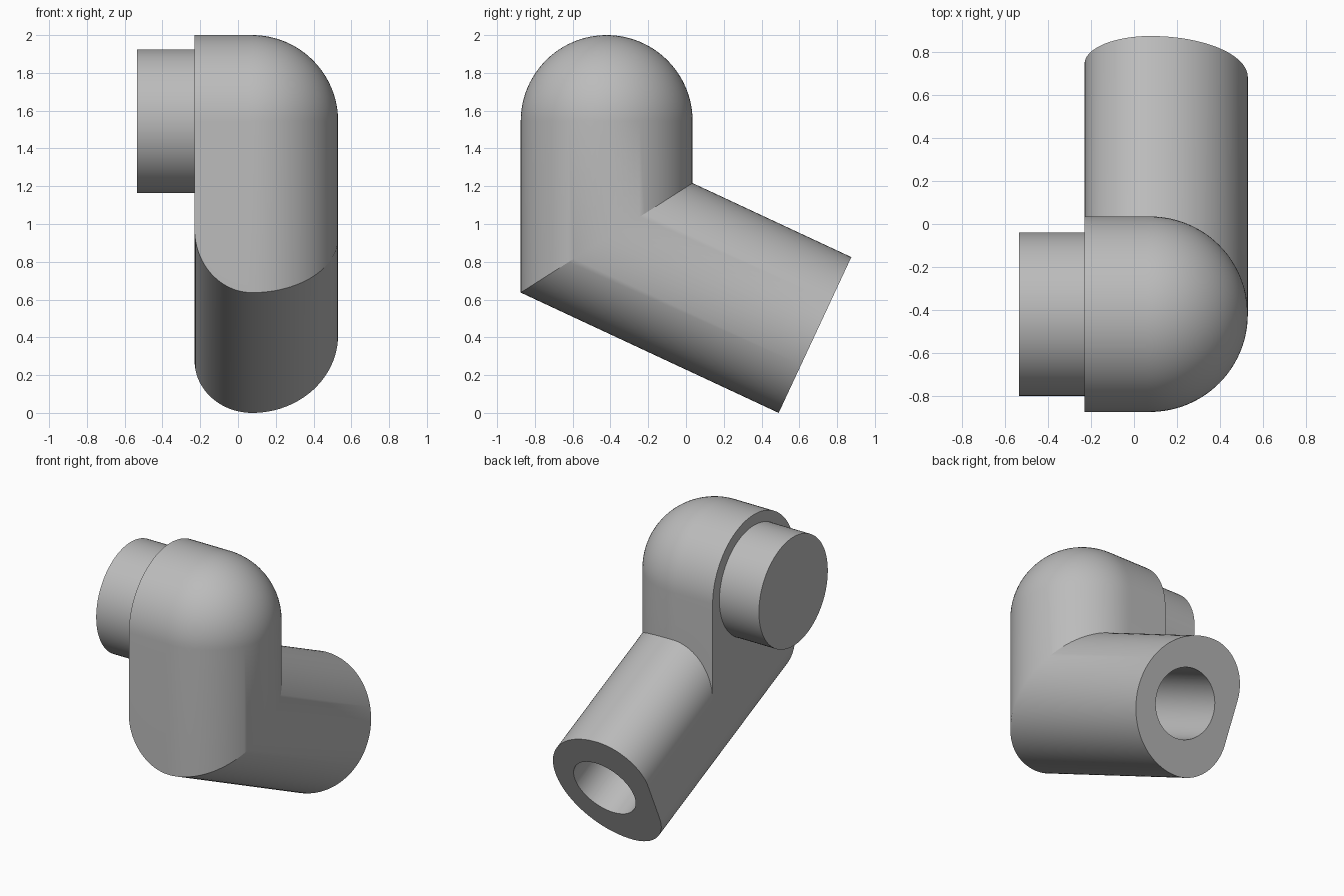
import bpy, bmesh
from math import sin, cos, tan, pi, radians, sqrt
from mathutils import Matrix, Vector

old = bpy.data.objects.get("Cube")
if old:
    bpy.data.objects.remove(old, do_unlink=True)

R = 0.455                        # outer radius of both legs
FILLET = 0.305                   # corner radius on the flat side
XC = 0.075                       # where the flat side meets the round side
YC, ZC = -0.42, 1.545            # centre of the domed top
TILT = radians(25)
AXIS = Vector((0, cos(TILT), -sin(TILT)))
UP = Vector((0, sin(TILT), cos(TILT)))
END = Vector((0, 0.683, R * cos(TILT)))   # middle of the open end

grey = bpy.data.materials.new("plain_grey")
grey.use_nodes = True
colour = (0.5, 0.5, 0.5, 1)
grey.diffuse_color = colour
grey.node_tree.nodes["Principled BSDF"].inputs["Base Color"].default_value = colour


def make_object(name, bm):
    mesh = bpy.data.meshes.new(name)
    bm.to_mesh(mesh)
    bm.free()
    mesh.materials.append(grey)
    obj = bpy.data.objects.new(name, mesh)
    bpy.context.collection.objects.link(obj)
    return obj


def activate(obj):
    bpy.ops.object.select_all(action='DESELECT')
    obj.select_set(True)
    bpy.context.view_layer.objects.active = obj


def smooth(obj):
    activate(obj)
    bpy.ops.object.shade_smooth_by_angle(angle=radians(25))


def cylinder(name, radius, start, direction, length):
    """Cylinder running from start along direction."""
    bm = bmesh.new()
    turn = direction.to_track_quat('Z', 'Y').to_matrix().to_4x4()
    place = Matrix.Translation(start + direction * length / 2) @ turn
    bmesh.ops.create_cone(bm, cap_ends=True, segments=96, radius1=radius,
                          radius2=radius, depth=length, matrix=place)
    return make_object(name, bm)


def body_slice(x, w, h, arc=48):
    """Outline at x: column half width w, tilted leg half height h."""
    def leg_z(y, v):
        return END.z - (y - END.y) * tan(TILT) + v / cos(TILT)
    low, high = END - UP * h, END + UP * h
    pts = [(x, YC - w, leg_z(YC - w, -h)), (x, low.y, low.z),
           (x, high.y, high.z), (x, YC + w, leg_z(YC + w, h))]
    for i in range(arc + 1):
        a = pi * i / arc
        pts.append((x, YC + w * cos(a), ZC + w * sin(a)))
    return pts


# Elbow body: slices lofted from the flat side to the round side
STEPS = 24
slices = []
for i in range(STEPS, 0, -1):
    t = pi / 2 * i / STEPS
    slices.append(body_slice(XC - FILLET * sin(t), R, R - FILLET + FILLET * cos(t)))
for i in range(STEPS + 1):
    t = pi / 2 * i / STEPS
    w = R * cos(t) if i < STEPS else 0
    slices.append(body_slice(XC + R * sin(t), w, w))

bm = bmesh.new()
rings = [[bm.verts.new(p) for p in s] for s in slices]
count = len(rings[0])
bm.faces.new(rings[0])
for a, b in zip(rings, rings[1:]):
    for j in range(count):
        k = (j + 1) % count
        bm.faces.new((a[j], a[k], b[k], b[j]))
bmesh.ops.remove_doubles(bm, verts=bm.verts, dist=1e-5)
bmesh.ops.recalc_face_normals(bm, faces=bm.faces)
body = make_object("elbow_body", bm)

# Bore in the open end of the tilted leg
bore_depth = 1.2
start = END + AXIS * 0.1 + Vector((0.15, 0, 0))
cutter = cylinder("bore_cutter", 0.23, start, -AXIS, bore_depth + 0.1)
cutter.hide_render = True
cut = body.modifiers.new("bore", 'BOOLEAN')
cut.operation = 'DIFFERENCE'
cut.solver = 'EXACT'
cut.object = cutter
activate(body)
bpy.ops.object.modifier_apply(modifier=cut.name)
bpy.data.objects.remove(cutter, do_unlink=True)
smooth(body)
for face in body.data.polygons:
    if face.normal.x < -0.9999:
        face.use_smooth = False

# Round spigot on the flat side
spigot = cylinder("spigot", 0.38, Vector((-0.535, YC, ZC)), Vector((1, 0, 0)), 0.32)
smooth(spigot)
